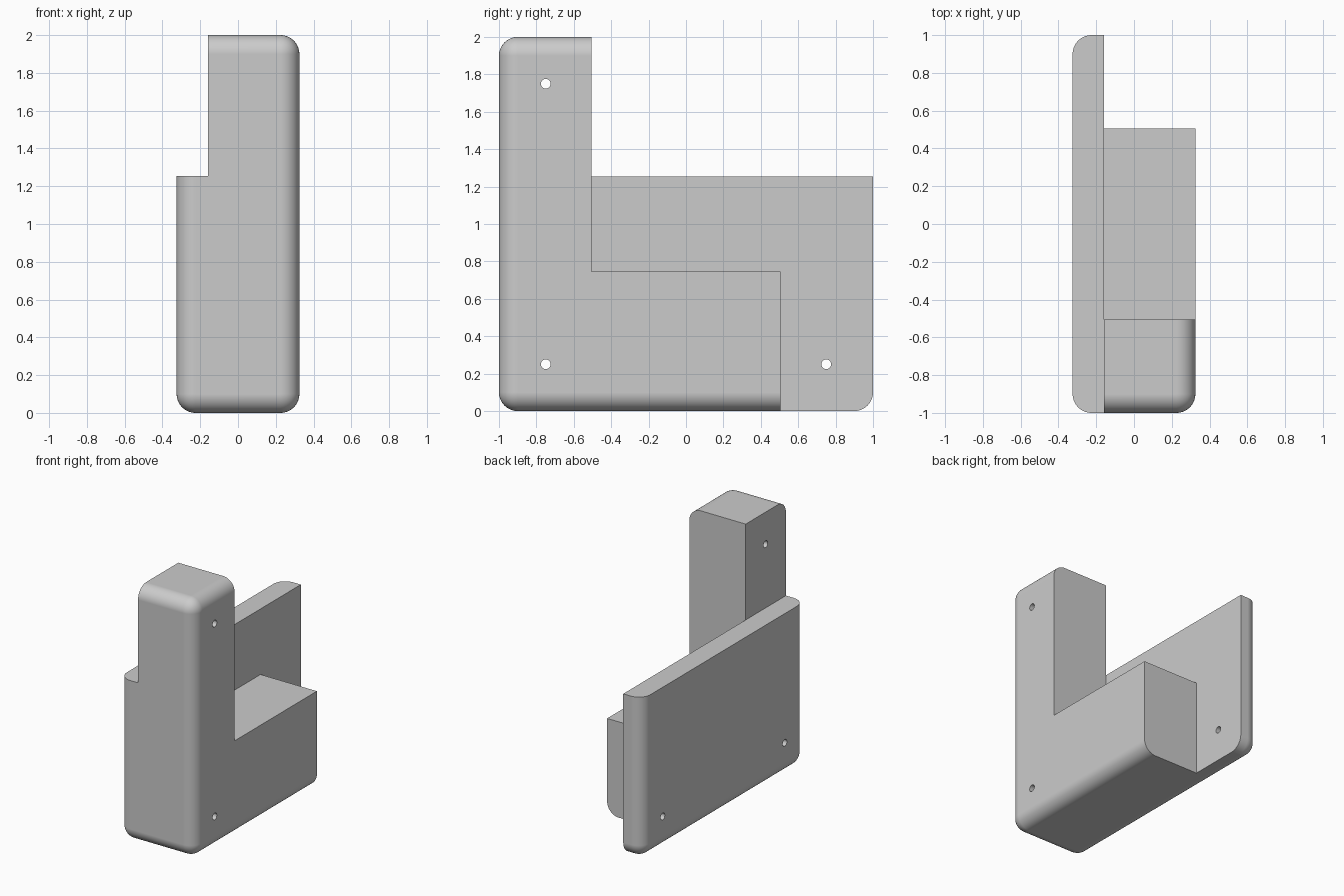
import bpy
import math

# Remove the default cube
old = bpy.data.objects.get("Cube")
if old:
    bpy.data.objects.remove(old, do_unlink=True)

HALF_X, STEP_X = 0.325, -0.16
STEP_Y, SHELF_Z, PLATE_Z = 0.505, 0.745, 1.255
FAR = 3

grey = bpy.data.materials.new("plain_grey")
grey.use_nodes = True
colour = (0.6, 0.6, 0.6, 1)
grey.diffuse_color = colour
grey.node_tree.nodes["Principled BSDF"].inputs["Base Color"].default_value = colour


def box(name, low, high):
    """Box spanning two opposite corners."""
    centre = [(a + b) / 2 for a, b in zip(low, high)]
    bpy.ops.mesh.primitive_cube_add(size=1, location=centre)
    ob = bpy.context.object
    ob.name = name
    ob.scale = [b - a for a, b in zip(low, high)]
    bpy.ops.object.transform_apply(location=True, rotation=True, scale=True)
    return ob


def apply(ob, mod):
    bpy.ops.object.select_all(action='DESELECT')
    bpy.context.view_layer.objects.active = ob
    ob.select_set(True)
    bpy.ops.object.modifier_apply(modifier=mod.name)


def cut(ob, cutter):
    mod = ob.modifiers.new("cut", 'BOOLEAN')
    mod.operation, mod.solver, mod.object = 'DIFFERENCE', 'EXACT', cutter
    apply(ob, mod)
    bpy.data.objects.remove(cutter, do_unlink=True)


# Rounded block
body = box("interlocking_block", (-HALF_X, -1, 0), (HALF_X, 1, 2))
body.data.materials.append(grey)
bevel = body.modifiers.new("rounding", 'BEVEL')
bevel.width, bevel.segments = 0.1, 10
apply(body, bevel)

# Space behind the column, above the side plate
cut(body, box("rear_cut", (-FAR, -STEP_Y, PLATE_Z), (FAR, FAR, FAR)))
# Space beside the column
cut(body, box("side_cut", (-FAR, -FAR, PLATE_Z), (STEP_X, FAR, FAR)))
# Space above the shelf
cut(body, box("shelf_cut", (STEP_X, -STEP_Y, SHELF_Z), (FAR, FAR, FAR)))
# Space behind the shelf
cut(body, box("corner_cut", (STEP_X, STEP_Y, -FAR), (FAR, FAR, FAR)))

# Three pin holes running across the block
for y, z in ((-0.75, 1.75), (-0.75, 0.25), (0.75, 0.25)):
    bpy.ops.mesh.primitive_cylinder_add(vertices=32, radius=0.026, depth=2,
                                        location=(0, y, z),
                                        rotation=(0, math.pi / 2, 0))
    cut(body, bpy.context.object)

# Smooth roundings, crisp cut edges
bpy.ops.object.select_all(action='DESELECT')
bpy.context.view_layer.objects.active = body
body.select_set(True)
bpy.ops.object.shade_smooth_by_angle(angle=math.radians(30))
weighted = body.modifiers.new("flat_sides", 'WEIGHTED_NORMAL')
weighted.keep_sharp = True
weighted.weight = 100
